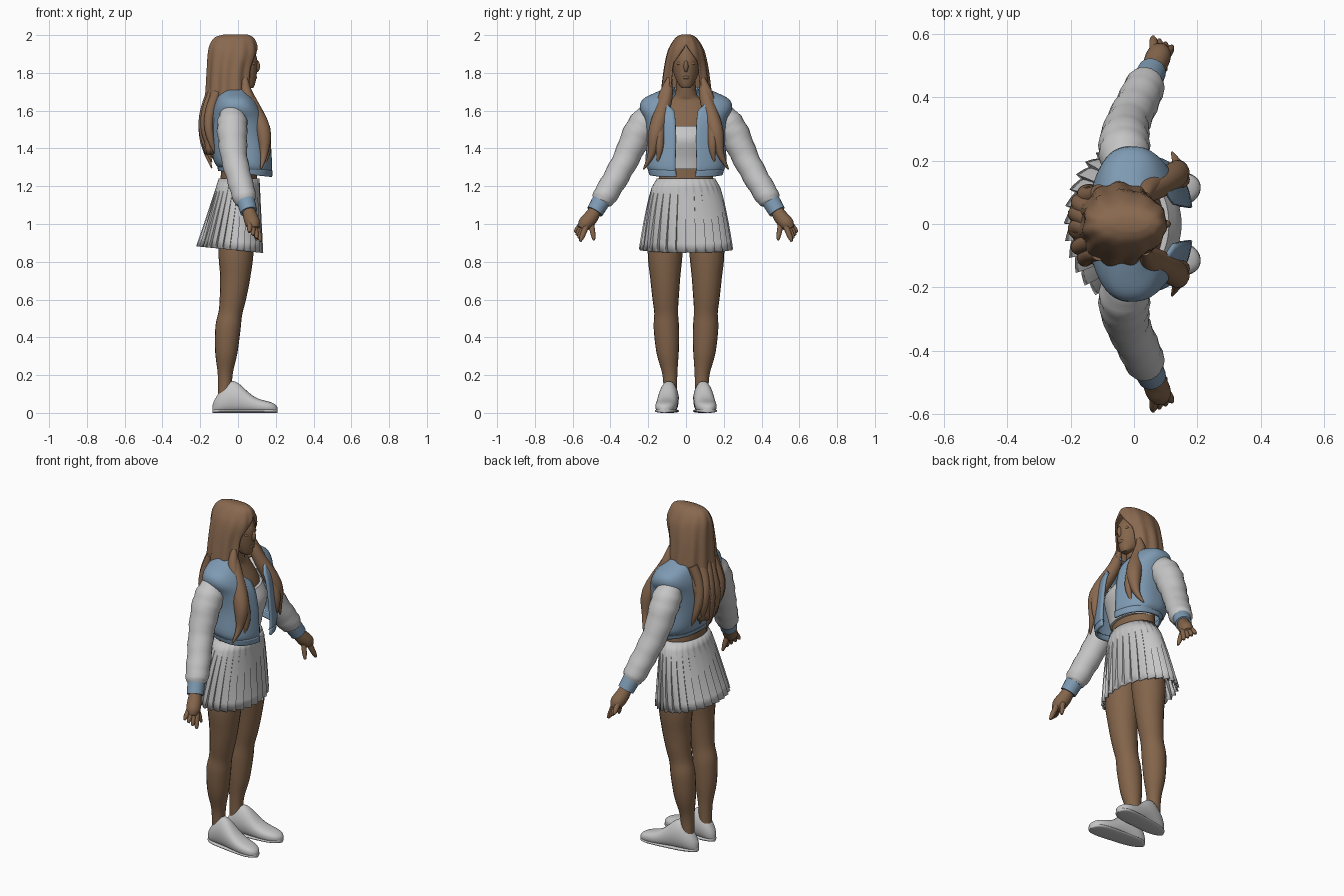
import bpy, bmesh, math, random
from mathutils import Vector

random.seed(4)
if "Cube" in bpy.data.objects:
    bpy.data.objects.remove(bpy.data.objects["Cube"])


def material(name, *rgb):
    mat = bpy.data.materials.new(name)
    mat.use_nodes = True
    mat.diffuse_color = (*rgb, 1)
    mat.node_tree.nodes["Principled BSDF"].inputs["Base Color"].default_value = (*rgb, 1)
    return mat


SKIN = material("brown_skin", .23, .13, .07)
HAIR = material("chestnut_hair", .25, .14, .078)
BLUE = material("dusty_blue", .21, .325, .45)
WHITE = material("soft_white", .56, .56, .56)


def ramp(value, start, end):
    return min(1, max(0, (value - start) / (end - start)))


def power(value, n):
    return math.copysign(abs(value) ** (2 / n), value)


def smooth(rows, steps=4):
    """Pass a smooth curve through rows of numbers."""
    out, last = [], len(rows) - 1
    for i in range(last):
        before, here, there, after = (rows[min(max(i + k, 0), last)] for k in (-1, 0, 1, 2))
        for step in range(steps):
            t = step / steps
            out.append([b + t / 2 * (c - a + t * (2 * a - 5 * b + 4 * c - d + t * (3 * (b - c) + d - a)))
                        for a, b, c, d in zip(before, here, there, after)])
    return out + [rows[last]]


def build(name, rings, mat, caps=(0, -1), mirror=False, thick=0):
    """Skin equal-length rings of points into one smooth-shaded object."""
    bm = bmesh.new()
    loops = [[bm.verts.new(point) for point in ring] for ring in rings]
    for lower, upper in zip(loops, loops[1:]):
        for j in range(len(lower) - 1):
            bm.faces.new((lower[j], lower[j + 1], upper[j + 1], upper[j]))
    for end in caps:
        bm.faces.new(loops[end])
    bmesh.ops.remove_doubles(bm, verts=bm.verts, dist=.0002)
    bmesh.ops.recalc_face_normals(bm, faces=bm.faces)
    mesh = bpy.data.meshes.new(name)
    bm.to_mesh(mesh)
    bm.free()
    finish(bpy.data.objects.new(name, mesh), mat, mirror, thick)


def finish(ob, mat, mirror=False, thick=0):
    bpy.context.collection.objects.link(ob)
    ob.data.materials.append(mat)
    bpy.ops.object.select_all(action="DESELECT")
    ob.select_set(True)
    bpy.context.view_layer.objects.active = ob
    bpy.ops.object.shade_smooth_by_angle(angle=math.radians(40))
    if mirror:
        ob.modifiers.new("Mirror", "MIRROR").use_axis = (False, True, False)
    if thick:
        solid = ob.modifiers.new("Solidify", "SOLIDIFY")
        solid.thickness, solid.offset = thick, 0


def shell(name, rows, mat, n=2, gap=lambda z: 0, wave=0, tilt=0, segs=66, **options):
    """Rows hold height, back, front and half width; gap opens the front, in degrees."""
    rings = []
    rows = smooth(rows)
    for i, (z, back, front, half) in enumerate(rows):
        ring, low, start = [], i / len(rows), math.radians(gap(z))
        for j in range(segs + 1):
            a = start + (math.tau - 2 * start) * j / segs
            swell = 1 + wave * low * math.cos(11 * a + 2 * low)
            x = (back + front) / 2 + (front - back) / 2 * swell * power(math.cos(a), n)
            y = half * swell * power(math.sin(a), n)
            ring.append((x, y, z - tilt * x * ramp(z, 1.45, 1.35)))
        rings.append(ring)
    build(name, rings, mat, **options)


def tube(name, path, mat, segs=20, wrinkle=0, **options):
    """Path entries hold x, y, z and radius."""
    path = smooth(path)
    points = [Vector(entry[:3]) for entry in path]
    rings = []
    for i, point in enumerate(points):
        along = points[min(i + 1, len(points) - 1)] - points[max(i - 1, 0)]
        u = along.cross(Vector((1, 0, 0))).normalized()
        v = along.normalized().cross(u)
        ring = []
        for j in range(segs + 1):
            a = math.tau * j / segs
            r = path[i][3] * (1 + wrinkle * math.sin(2 * i + 2 * math.cos(a)))
            ring.append(point + (u * math.cos(a) + v * math.sin(a)) * r)
        rings.append(ring)
    build(name, rings, mat, **options)


def ball(name, centre, radii, mat, mirror=False):
    bm = bmesh.new()
    bmesh.ops.create_uvsphere(bm, u_segments=16, v_segments=10, radius=1)
    bmesh.ops.scale(bm, vec=radii, verts=bm.verts)
    bmesh.ops.translate(bm, vec=centre, verts=bm.verts)
    mesh = bpy.data.meshes.new(name)
    bm.to_mesh(mesh)
    bm.free()
    finish(bpy.data.objects.new(name, mesh), mat, mirror)


# Legs with calf and knee
tube("legs", [(-.07, .083, .06, .035), (-.068, .085, .2, .039), (-.062, .097, .32, .059),
              (-.053, .104, .45, .067), (-.04, .105, .53, .063), (-.027, .108, .61, .07),
              (-.015, .11, .72, .08), (-.01, .11, .86, .093), (0, .095, 1.1, .09)],
     SKIN, mirror=True)


# Shoes: rounded upper, then a flat sole on the same outline
def shoe(name, upper):
    rings, count = [], 28
    for i in range(count + 1):
        t = .5 - .5 * math.cos(math.pi * (i + .3) / (count + .6))
        taper = math.sqrt(1 - abs(2 * t - 1) ** 4)
        instep = math.exp(-((t - .3) / .27) ** 2)
        width = (.05 + .01 * t) * taper
        height = (.065 + .105 * instep) * (.35 + .65 * taper) if upper else .022
        ring = []
        for j in range(count + 1):
            a = math.tau * j / count
            narrow = 1 - .3 * instep * max(0, math.sin(a))
            ring.append((.345 * t - .135,
                         .08 + .035 * t + (width if upper else width + .002) * narrow * power(math.cos(a), 2.5),
                         height / 2 * (1 + power(math.sin(a), 2.5))))
        rings.append(ring)
    build(name, rings, WHITE, mirror=True)


shoe("shoes", True)
shoe("shoe_soles", False)

# Torso, neck and crop top
shell("torso", [(1.15, -.1, .1, .16), (1.3, -.09, .1, .14), (1.5, -.1, .1, .16),
                (1.64, -.1, .03, .12), (1.68, -.08, .03, .06), (1.8, -.04, .05, .05)], SKIN)
shell("crop_top", [(1.29, -.09, .115, .14), (1.35, -.09, .125, .15), (1.45, -.09, .15, .16),
                   (1.52, -.09, .11, .16)], WHITE)

# Pleated skirt with saw-tooth folds
PLEATS, TIERS, TOOTH = 28, 8, ((0, 1), (.35, .65), (.7, .3), (.96, 0))
rings = []
for tier in range(TIERS + 1):
    t = tier / TIERS
    back, front, half = -.1 - .12 * t, .112 + .02 * t, .153 + .095 * t ** .6
    ring = []
    for pleat in range(PLEATS):
        for shift, fold in TOOTH:
            a = math.tau * (pleat + shift) / PLEATS
            depth = .02 * t ** 1.5 * fold
            x = (back + front) / 2 + ((front - back) / 2 - depth) * power(math.cos(a), 2)
            y = (half - depth) * power(math.sin(a), 2)
            ring.append((x, y, 1.24 - .38 * t - .1 * x * t))
    rings.append(ring + ring[:1])
build("pleated_skirt", rings, WHITE, caps=(), thick=.004)


# Open jacket with a gathered hem band
def opening(z):
    return 11 + 33 * ramp(z, 1.6, 1.73)


jacket = dict(mat=BLUE, n=2.5, gap=opening, tilt=.12, caps=(), thick=.012)
shell("jacket", [(1.295, -.105, .172, .195), (1.33, -.125, .177, .21), (1.45, -.14, .168, .2),
                 (1.55, -.14, .15, .212), (1.61, -.13, .12, .238), (1.655, -.115, .09, .225),
                 (1.69, -.1, .06, .16), (1.72, -.08, .055, .085)], **jacket)
shell("jacket_hem", [(1.27, -.1, .177, .19), (1.305, -.105, .18, .198)], **jacket)

# Sleeves, cuffs and hands
tube("sleeves", [(-.03, .17, 1.59, .06), (-.03, .215, 1.54, .079), (-.03, .26, 1.47, .079),
                 (-.02, .315, 1.35, .07), (.01, .38, 1.23, .066), (.035, .435, 1.14, .062),
                 (.045, .45, 1.11, .045)], WHITE, wrinkle=.035, mirror=True)
tube("sleeve_cuffs", [(.04, .447, 1.125, .049), (.057, .483, 1.065, .045)], BLUE, mirror=True)
tube("palms", [(.05, .465, 1.1, .028), (.065, .5, 1.04, .038), (.08, .535, 1, .038),
               (.088, .555, .975, .02)], SKIN, mirror=True)


def digit(name, base, tip):
    middle = Vector(base).lerp(Vector(tip), .7)
    tube(name, [(*base, .016), (*middle, .013), (*tip, .006)], SKIN, segs=10, mirror=True)


digit("thumbs", (.075, .505, 1.02), (.1, .487, .915))
for i, finger in enumerate(("index", "middle", "ring", "little")):
    digit(finger + "_fingers", (.1 - .012 * i, .53 + .005 * i, .985 + .008 * i),
          (.12 - .02 * i, .56 + .01 * i, .908 + .016 * i))

# Head and face
shell("head", [(1.72, .05, .08, .02), (1.74, 0, .09, .04), (1.8, -.08, .1, .066),
               (1.88, -.12, .1, .077), (1.95, -.1, .06, .05)], SKIN)
ball("nose", (.097, 0, 1.835), (.02, .013, .032), SKIN)
ball("lips", (.086, 0, 1.776), (.016, .022, .011), SKIN)
ball("eyelids", (.08, .032, 1.85), (.013, .018, .01), SKIN, mirror=True)


# Hair shell, parted around the face and falling down the back
def parting(z):
    return 37 * ramp(z, 1.95, 1.85) + 53 * ramp(z, 1.7, 1.58)


shell("hair", [(2, -.07, .045, .022), (1.985, -.12, .078, .05), (1.95, -.145, .095, .076),
               (1.9, -.155, .1, .097), (1.8, -.16, .08, .115), (1.65, -.17, .07, .13),
               (1.53, -.2, 0, .12), (1.37, -.17, -.06, .08)],
      HAIR, n=2.1, gap=parting, wave=.07, caps=(0,), thick=.008)

# Front locks over the chest
tube("outer_front_locks", [(.03, .09, 1.76, .016), (.055, .105, 1.67, .034), (.13, .155, 1.5, .042),
                           (.138, .183, 1.37, .02), (.12, .225, 1.29, .004)], HAIR, mirror=True)
tube("inner_front_locks", [(.035, .085, 1.77, .016), (.055, .12, 1.66, .032), (.132, .14, 1.5, .031),
                           (.155, .14, 1.4, .02), (.145, .15, 1.32, .004)], HAIR, mirror=True)

# Wavy locks down the back
LOCKS, BENDS = 6, 6
for i in range(LOCKS):
    side = 2 * i / (LOCKS - 1) - 1
    phase, length = random.uniform(0, math.tau), random.uniform(.34, .42)
    path = []
    for bend in range(BENDS):
        t = bend / (BENDS - 1)
        path.append((.03 * side ** 2 - .14 - .045 * math.sin(math.pi * t),
                     .1 * side + .012 * math.sin(phase + 5 * t),
                     1.7 - length * t, .003 + .025 * (1 - t ** 3)))
    tube(f"back_lock_{i + 1}", path, HAIR)
